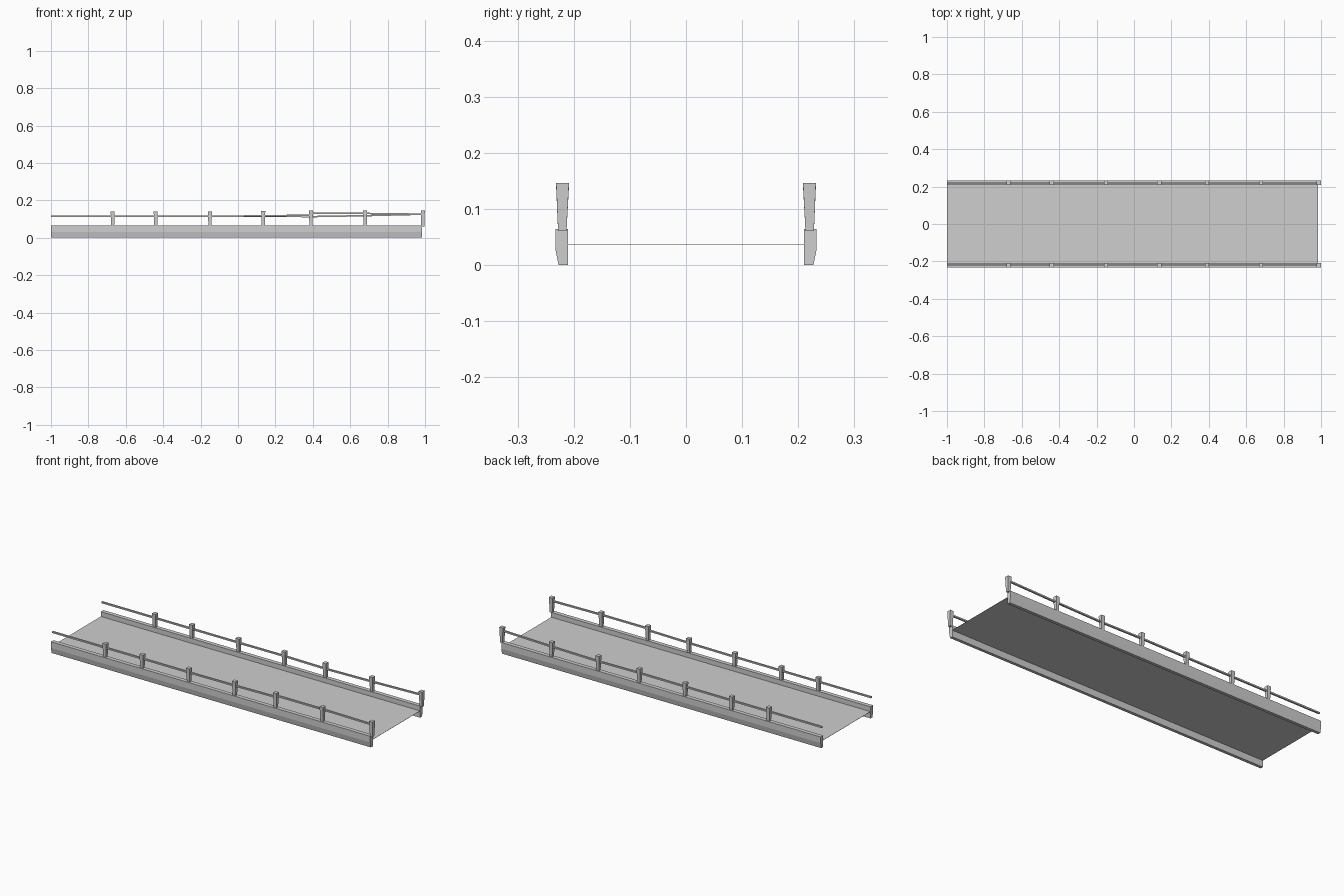
import bpy, bmesh

if "Cube" in bpy.data.objects:
    bpy.data.objects.remove(bpy.data.objects["Cube"])

grey = bpy.data.materials.new("light_grey")
grey.diffuse_color = (0.62, 0.62, 0.62, 1)
grey.use_nodes = True
grey.node_tree.nodes["Principled BSDF"].inputs["Base Color"].default_value = grey.diffuse_color


def loft(name, rings, capped=True):
    """Skin a list of matching closed rings into one mesh."""
    bm = bmesh.new()
    loops = [[bm.verts.new(p) for p in ring] for ring in rings]
    n = len(loops[0])
    for a, b in zip(loops, loops[1:]):
        for i in range(n):
            j = (i + 1) % n
            bm.faces.new((a[i], a[j], b[j], b[i]))
    if capped:
        bm.faces.new(loops[0])
        bm.faces.new(loops[-1])
    bmesh.ops.recalc_face_normals(bm, faces=bm.faces)
    mesh = bpy.data.meshes.new(name)
    bm.to_mesh(mesh)
    bm.free()
    mesh.materials.append(grey)
    obj = bpy.data.objects.new(name, mesh)
    bpy.context.collection.objects.link(obj)


def rect(x, y, z, hx, hy):
    return [(x + sx * hx, y + sy * hy, z)
            for sx, sy in ((-1, -1), (1, -1), (1, 1), (-1, 1))]


LEFT, RIGHT = -1.0, 0.985
DECK_Z = 0.038

# thin deck slab between the two beams
loft("deck", [rect((LEFT + RIGHT) / 2, 0, z, (RIGHT - LEFT) / 2, 0.212)
              for z in (DECK_Z - 0.001, DECK_Z)])

# beam section: (distance from centre line, height), chamfered low outside
beam = [(0.21, 0), (0.227, 0), (0.233, 0.03), (0.233, 0.065), (0.21, 0.065)]

# posts: (x, top height)
posts = [(-0.67, 0.141), (-0.44, 0.141), (-0.15, 0.141), (0.135, 0.144),
         (0.39, 0.147), (0.68, 0.147), (0.988, 0.147)]

# rail height along x, rising gently to the right end
rail_paths = {
    "front": [(-1, 0.115), (-0.15, 0.115), (0.135, 0.117), (0.39, 0.121),
              (0.4, 0.130), (0.68, 0.130), (0.988, 0.126)],
    "back": [(-1, 0.115), (-0.15, 0.115), (0.135, 0.116), (0.39, 0.113),
             (0.68, 0.118), (0.988, 0.126)],
}

for side, s in (("front", -1), ("back", 1)):
    loft(side + "_beam", [[(x, s * y, z) for y, z in beam]
                          for x in (LEFT, RIGHT)])
    # posts widen towards the top
    for i, (x, top) in enumerate(posts):
        loft(f"{side}_post_{i + 1}",
             [rect(x, s * 0.2205, 0.061, 0.008, 0.0075),
              rect(x, s * 0.2200, top, 0.011, 0.0115)])
    # slim handrail threaded through the posts
    loft(side + "_rail",
         [[(x, s * 0.219 + dy, z + dz)
           for dy, dz in ((-0.005, -0.004), (0.005, -0.004),
                          (0.005, 0.004), (-0.005, 0.004))]
          for x, z in rail_paths[side]])
